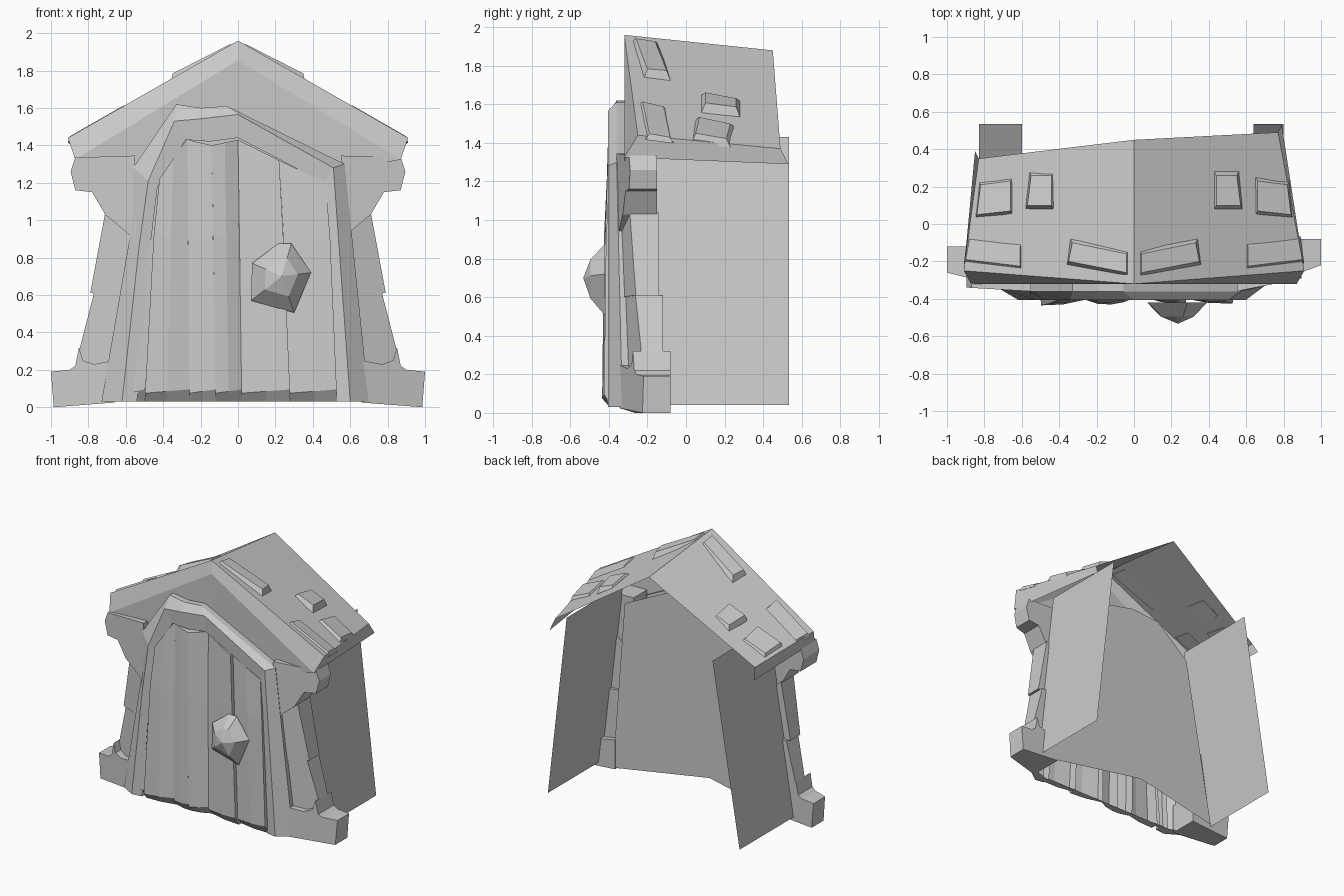
import bpy, bmesh
from mathutils import Vector


def make(name, verts, faces):
    me = bpy.data.meshes.new(name)
    me.from_pydata([Vector(v) for v in verts], [], faces)
    bm = bmesh.new()
    bm.from_mesh(me)
    bmesh.ops.remove_doubles(bm, verts=bm.verts, dist=0.0005)
    bmesh.ops.recalc_face_normals(bm, faces=bm.faces)
    bm.to_mesh(me)
    bm.free()
    ob = bpy.data.objects.new(name, me)
    bpy.context.collection.objects.link(ob)
    return ob


def loft(name, rows, closed=False, cap=False):
    """Skin rows of points that all have the same length."""
    n = len(rows[0])
    verts = [p for r in rows for p in r]
    faces = []
    for i in range(len(rows) - 1):
        for j in range(n if closed else n - 1):
            k = (j + 1) % n
            faces.append((i*n + j, i*n + k, (i+1)*n + k, (i+1)*n + j))
    if cap:
        faces.append(tuple(range(n)))
        faces.append(tuple(range(len(verts) - n, len(verts))))
    return make(name, verts, faces)


def block(name, side, profile, inner, outer, back):
    """Front profile given depth; the front slants from inner to outer edge."""
    xs = [p[0] for p in profile]
    lo, hi = min(xs), max(xs)
    front = [(side*x, inner + (outer - inner)*(x - lo)/(hi - lo), z) for x, z in profile]
    rear = [(side*x, back, z) for x, z in profile]
    return loft(name, [front, rear], True, True)


# roof: top sheets, front bargeboard and eave lip, slightly uneven at the back
for side, label, eave_x, eave_y in ((1, "right", 0.77, 0.49), (-1, "left", 0.83, 0.35)):
    v = [(0, -0.32, 1.96), (side*0.91, -0.25, 1.44), (side*eave_x, eave_y, 1.37), (0, 0.45, 1.88),
         (0, -0.32, 1.855), (side*0.87, -0.32, 1.325), (side*(eave_x + 0.02), eave_y + 0.04, 1.29)]
    make("roof_" + label, v, [(0, 1, 2, 3), (0, 1, 5, 4), (1, 5, 6, 2)])

# gable under the bargeboards
for side, label in ((1, "right"), (-1, "left")):
    make("gable_" + label, [(0, -0.32, 1.855), (side*0.87, -0.32, 1.325), (side*0.53, -0.31, 1.25),
                            (side*0.28, -0.31, 1.42), (0, -0.31, 1.54)], [(0, 1, 2, 3, 4)])

# flat wall behind the door, with an arched head and a raised bottom edge
make("back_wall", [(x, -0.085, z) for x, z in
                   ((-0.80, 0.03), (-0.14, 0.17), (0.68, 0.03), (0.58, 1.32), (0.17, 1.52),
                    (-0.06, 1.57), (-0.30, 1.55), (-0.57, 1.32))], [tuple(range(8))])

# leaning side walls
for label, bottom, top in (("left", -0.83, -0.60), ("right", 0.80, 0.64)):
    make("side_wall_" + label, [(bottom, -0.15, 0.04), (bottom, 0.535, 0.04),
                                (top, 0.535, 1.43), (top, -0.15, 1.43)], [(0, 1, 2, 3)])


def roof_z(x, y):
    t = y + 0.32
    return 1.96 - 0.104*t - abs(x)*(0.56 + 0.11*t)


# shingles: wedges lifted at the lower end (x in, x out, y front, y back, skew, lift)
shingles = [(0.03, 0.36, -0.28, -0.14, 0.06, 0.04), (0.60, 0.91, -0.245, -0.10, 0.035, 0.02),
            (0.43, 0.58, 0.08, 0.28, 0.0, 0.04), (0.65, 0.85, 0.05, 0.25, -0.02, 0.035)]
for side in (1, -1):
    for i, (x0, x1, y0, y1, skew, lift) in enumerate(shingles):
        corners = [(x0, y0), (x1, y0 + skew), (x1 - 0.02, y1 + skew), (x0, y1)]
        low = [(side*x, y, roof_z(x, y) - 0.012) for x, y in corners]
        high = [(side*(x - 0.01 if x > x0 else x + 0.01),
                 y + (0.02 if j < 2 else -0.02),
                 roof_z(x, y) + (lift if x > x0 else 0.003))
                for j, (x, y) in enumerate(corners)]
        loft(f"shingle_{i + 1}_{'right' if side > 0 else 'left'}", [low, high], True, True)

# door frame: ridged band, each station is outer, crest, inner point (x, z) and outer y
stations = [((-0.73, 0.03), (-0.62, 0.03), (-0.54, 0.03), -0.34),
            ((-0.58, 0.90), (-0.53, 0.85), (-0.47, 0.85), -0.35),
            ((-0.56, 1.28), (-0.48, 1.21), (-0.43, 1.18), -0.36),
            ((-0.33, 1.62), (-0.34, 1.53), (-0.28, 1.43), -0.36),
            ((-0.20, 1.60), (-0.22, 1.54), (-0.15, 1.42), -0.36),
            ((-0.06, 1.61), (0.00, 1.565), (0.00, 1.44), -0.36),
            ((0.57, 1.30), (0.51, 1.28), (0.46, 1.20), -0.36),
            ((0.70, 0.03), (0.60, 0.03), (0.53, 0.03), -0.33)]
rows = [[(o[0], -0.29, o[1]), (o[0], y, o[1]), (c[0], -0.405, c[1]),
         (i[0], -0.395, i[1]), (i[0], -0.345, i[1])] for o, c, i, y in stations]
loft("door_frame", rows, False, True)

# door planks: bottom x pair, top x pair, top z pair, front y pair
planks = [(-0.60, -0.50, -0.53, -0.41, 1.15, 1.21, -0.375, -0.385),
          (-0.50, -0.26, -0.42, -0.27, 1.22, 1.44, -0.425, -0.395),
          (-0.26, -0.12, -0.27, -0.14, 1.43, 1.40, -0.395, -0.42),
          (-0.12, 0.02, -0.14, 0.00, 1.40, 1.43, -0.42, -0.375),
          (0.02, 0.28, 0.00, 0.22, 1.43, 1.32, -0.375, -0.42),
          (0.28, 0.53, 0.22, 0.47, 1.32, 1.20, -0.39, -0.415)]
for i, (b0, b1, t0, t1, z0, z1, y0, y1) in enumerate(planks):
    def ring(f, za, zb, dy):
        xa, xb = b0 + (t0 - b0)*f, b1 + (t1 - b1)*f
        xm = (xa + xb)/2
        return [(xa, -0.33, za), (xa, y0 + dy, za), (xm, (y0 + y1)/2 + dy - 0.01, (za + zb)/2),
                (xb, y1 + dy, zb), (xb, -0.33, zb)]
    loft(f"door_plank_{i + 1}", [ring(0, 0.03, 0.03, 0.03), ring(0.04, 0.075, 0.095, -0.01),
                                 ring(0.62, 0.92, 0.90, 0), ring(1, z0, z1, 0.015)], False, True)

# faceted door knob
outline = [(0.07, 0.57), (0.075, 0.77), (0.215, 0.875), (0.285, 0.875), (0.39, 0.72), (0.30, 0.505)]
cx, cz = 0.235, 0.70
rim = [(x, -0.42, z) for x, z in outline]
face = [(cx + (x - cx)*0.55, -0.495, cz + (z - cz)*0.55) for x, z in outline]
tip = [(cx, -0.533, cz)]*6
loft("door_knob", [rim, face, tip], True)

# pillars in stacked blocks
for side, label, d, cap_y in ((1, "right", 0.02, -0.29), (-1, "left", -0.02, -0.34)):
    block("pillar_capital_" + label, side,
          [(0.55, 1.345), (0.87, 1.335), (0.895, 1.26), (0.87, 1.16), (0.78, 1.15),
           (0.71, 1.03), (0.555, 0.90)], -0.36, cap_y, -0.15)
    block("pillar_upper_" + label, side,
          [(0.56, 0.92), (0.71, 1.04), (0.79, 0.61), (0.60, 0.60)], -0.35, -0.26, -0.14)
    block("pillar_lower_" + label, side,
          [(0.56, 0.90), (0.60, 0.62), (0.77, 0.61), (0.85, 0.30), (0.85, 0.20), (0.66, 0.20)],
          -0.345, -0.23, -0.12)
    block("pillar_base_" + label, side,
          [(0.66, 0.25), (0.77, 0.23), (0.83, 0.25), (0.85, 0.32), (0.87, 0.22), (0.90, 0.20),
           (1.0, 0.19), (0.985, 0.0), (0.66, 0.025)], -0.345, -0.24 + d, -0.10 + d)
